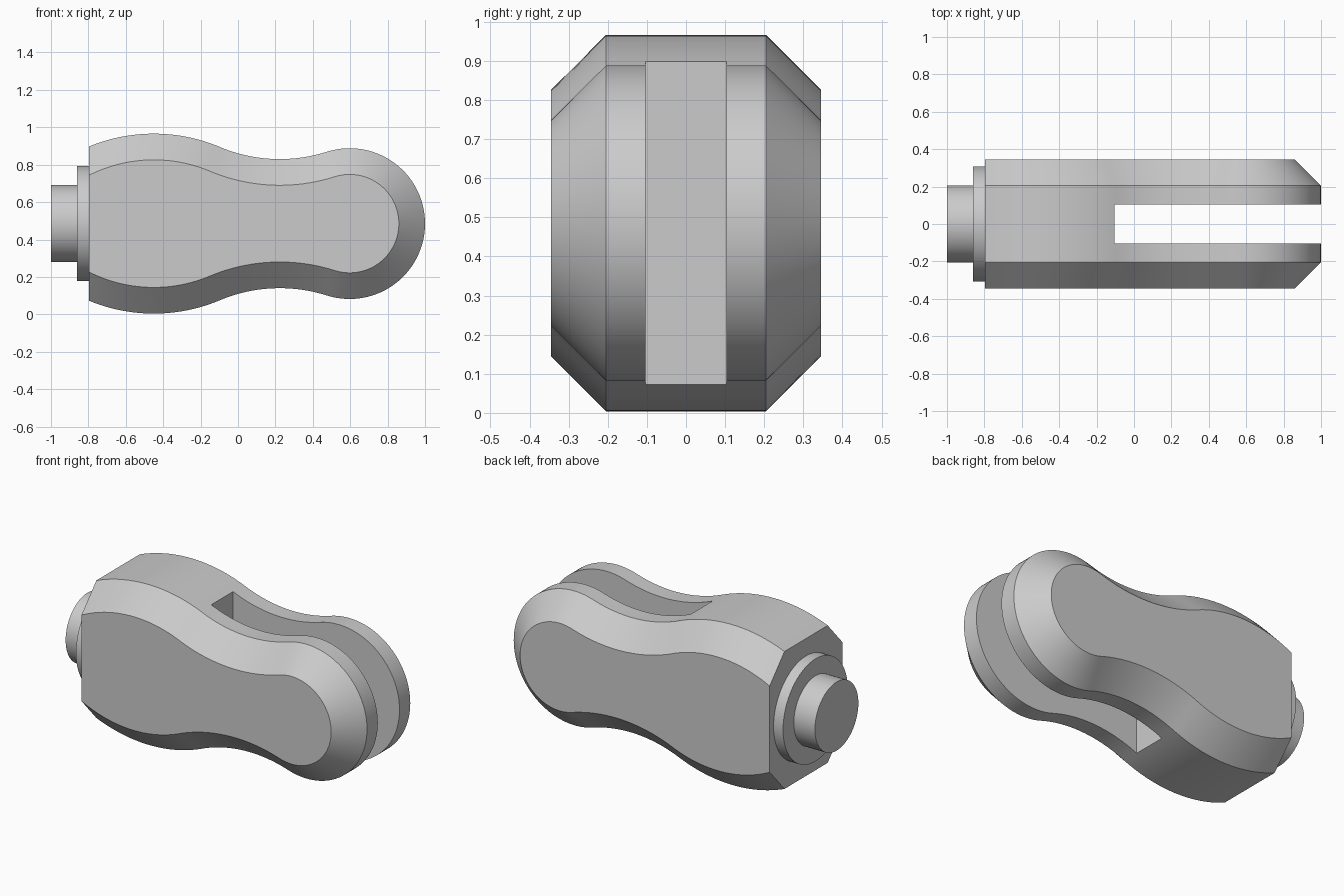
import bpy
import bmesh
import math
from mathutils import Vector

cube = bpy.data.objects.get("Cube")
if cube:
    bpy.data.objects.remove(cube, do_unlink=True)

MID = 0.485        # height of the long axis
BACK = -0.797      # flat rear end of the body
BEVEL = 0.14
HALF, EDGE = 0.345, 0.205

grey = bpy.data.materials.new("plain grey")
grey.use_nodes = True
grey.diffuse_color = (0.6, 0.6, 0.6, 1)
grey.node_tree.nodes["Principled BSDF"].inputs["Base Color"].default_value = (0.6, 0.6, 0.6, 1)


def finish(obj):
    obj.data.materials.clear()
    obj.data.materials.append(grey)
    bpy.ops.object.select_all(action="DESELECT")
    obj.select_set(True)
    bpy.context.view_layer.objects.active = obj
    bpy.ops.object.shade_smooth_by_angle(angle=math.radians(30))


def arc(center, radius, start, end, steps):
    return [center + radius * Vector((math.cos(a), math.sin(a)))
            for a in (start + (end - start) * i / steps for i in range(steps + 1))]


def outline(inset):
    """Closed peanut outline of tangent arcs, moved inward by inset."""
    belly, waist, nose = Vector((-0.45, 0.056)), Vector((0.2235, 1.657)), Vector((0.597, MID))
    r_belly, r_waist, r_nose = 0.91 - inset, 0.827 + inset, 0.403 - inset
    to_waist, to_nose = waist - belly, nose - waist
    a = math.atan2(to_waist.y, to_waist.x)
    b = math.atan2(to_nose.y, to_nose.x)
    top = arc(belly, r_belly, math.acos((BACK - belly.x) / r_belly), a, 24)
    top += arc(waist, r_waist, a - math.pi, b, 24)[1:]
    top += arc(nose, r_nose, b + math.pi, 0, 28)[1:]
    return top + [Vector((p.x, 2 * MID - p.y)) for p in reversed(top[:-1])]


# Body: outlines joined into a slab with bevelled sides
bm = bmesh.new()
loops = []
for y, inset in ((-HALF, BEVEL), (-EDGE, 0), (EDGE, 0), (HALF, BEVEL)):
    loops.append([bm.verts.new((p.x, y, p.y)) for p in outline(inset)])
count = len(loops[0])
for first, second in zip(loops, loops[1:]):
    for i in range(count - 1):
        bm.faces.new((first[i], first[i + 1], second[i + 1], second[i]))
bm.faces.new(loops[0])
bm.faces.new(loops[-1])
bm.faces.new([l[0] for l in loops] + [l[-1] for l in reversed(loops)])
bmesh.ops.recalc_face_normals(bm, faces=bm.faces)
mesh = bpy.data.meshes.new("body")
bm.to_mesh(mesh)
bm.free()
body = bpy.data.objects.new("body", mesh)
bpy.context.collection.objects.link(body)
body.data.materials.append(grey)

# Slot through the front half, leaving two prongs
bpy.ops.mesh.primitive_cube_add(size=1, location=(0.695, 0, MID))
cutter = bpy.context.object
cutter.name = "slot_cutter"
cutter.scale = (1.6, 0.206, 2)
cutter.hide_render = True
cutter.data.materials.append(grey)
cut = body.modifiers.new("slot", "BOOLEAN")
cut.operation = "DIFFERENCE"
cut.solver = "EXACT"
cut.object = cutter
bpy.ops.object.select_all(action="DESELECT")
body.select_set(True)
bpy.context.view_layer.objects.active = body
bpy.ops.object.modifier_apply(modifier="slot")
bpy.data.objects.remove(cutter, do_unlink=True)
finish(body)

# Collar and pin on the rear end
for name, radius, x0, x1 in (("collar", 0.308, -0.86, BACK), ("pin", 0.206, -1.0, -0.86)):
    bpy.ops.mesh.primitive_cylinder_add(vertices=64, radius=radius, depth=x1 - x0,
                                        location=((x0 + x1) / 2, 0, MID),
                                        rotation=(0, math.pi / 2, 0))
    part = bpy.context.object
    part.name = name
    finish(part)
